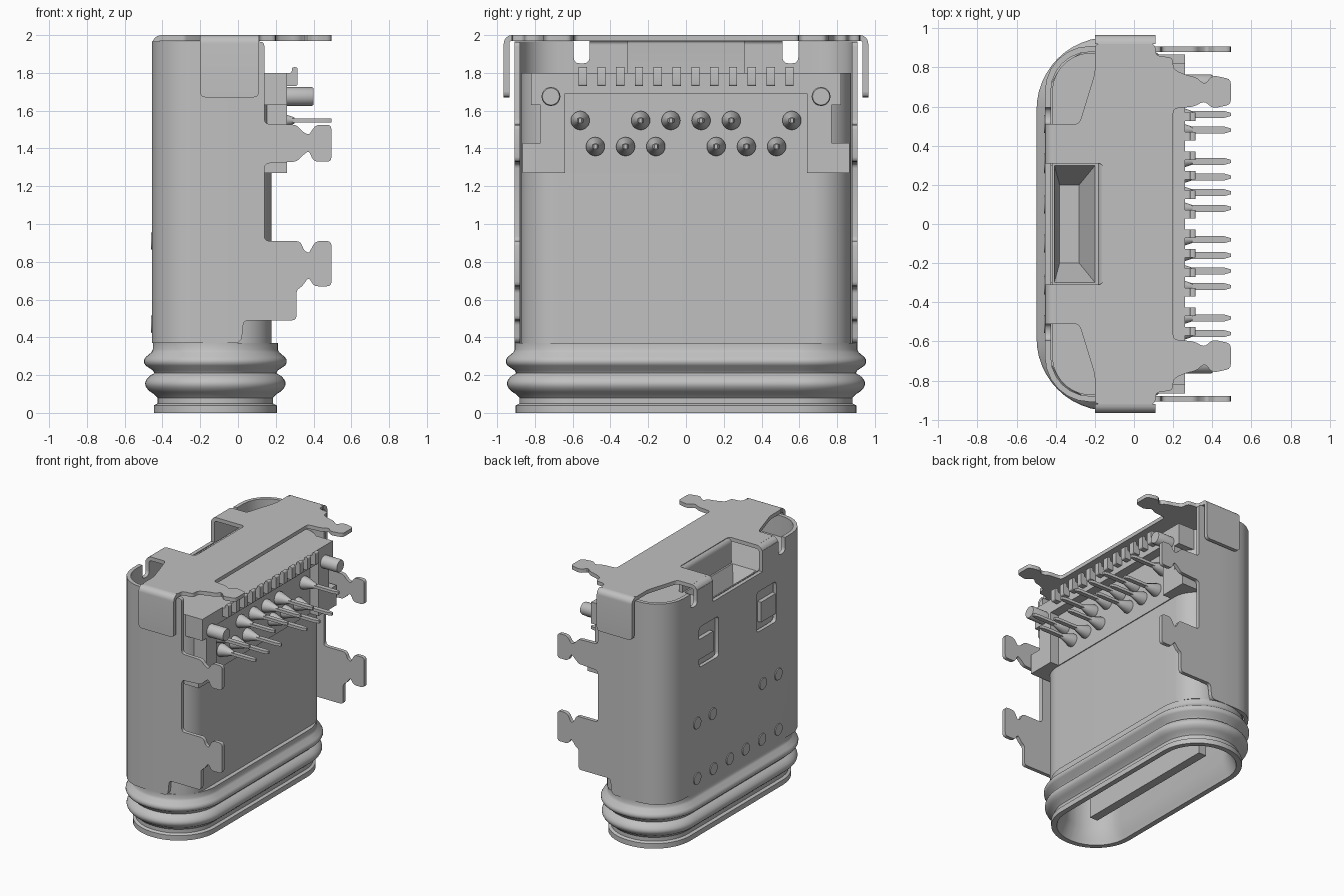
import bpy, bmesh, math
from mathutils import Vector

if "Cube" in bpy.data.objects:
    bpy.data.objects.remove(bpy.data.objects["Cube"], do_unlink=True)

GREY = (0.53, 0.53, 0.53, 1)
grey = bpy.data.materials.new("satin grey")
grey.use_nodes = True
grey.diffuse_color = GREY
grey.node_tree.nodes["Principled BSDF"].inputs["Base Color"].default_value = GREY

CX = -0.12     # centre of the oval body
FLAT = 0.576   # half length of the oval's straight run


def finish(name, bm):
    bmesh.ops.recalc_face_normals(bm, faces=bm.faces)
    mesh = bpy.data.meshes.new(name)
    bm.to_mesh(mesh)
    bm.free()
    mesh.materials.append(grey)
    obj = bpy.data.objects.new(name, mesh)
    bpy.context.collection.objects.link(obj)
    smooth(obj)
    return obj


def select(obj):
    bpy.ops.object.select_all(action="DESELECT")
    obj.select_set(True)
    bpy.context.view_layer.objects.active = obj


def smooth(obj):
    select(obj)
    bpy.ops.object.shade_smooth_by_angle(angle=math.radians(35))


def loft(name, rings):
    """Skin a list of equal closed rings and cap both ends."""
    bm = bmesh.new()
    rows = [[bm.verts.new(p) for p in ring] for ring in rings]
    n = len(rows[0])
    for a, b in zip(rows, rows[1:]):
        for i in range(n):
            j = (i + 1) % n
            bm.faces.new((a[i], a[j], b[j], b[i]))
    bm.faces.new(rows[0])
    bm.faces.new(rows[-1])
    return finish(name, bm)


def rounded(points, r):
    """Round every corner of a 2D outline."""
    out = []
    for i, p in enumerate(points):
        p = Vector(p)
        a, b = Vector(points[i - 1]) - p, Vector(points[(i + 1) % len(points)]) - p
        d = min(r, 0.45 * a.length, 0.45 * b.length)
        s, e = p + a.normalized() * d, p + b.normalized() * d
        for k in range(4):
            t = k / 3
            out.append(s * (1 - t) ** 2 + p * 2 * t * (1 - t) + e * t * t)
    return out


def prism(name, points, axis, lo, hi, r=0):
    """Extrude a 2D outline along one axis."""
    pts = rounded(points, r) if r else points
    place = {"x": lambda p, h: (h, p[0], p[1]),
             "y": lambda p, h: (p[0], h, p[1]),
             "z": lambda p, h: (p[0], p[1], h)}[axis]
    return loft(name, [[place(p, h) for p in pts] for h in (lo, hi)])


def box(name, x, y, z):
    return prism(name, [(x[0], y[0]), (x[1], y[0]), (x[1], y[1]), (x[0], y[1])], "z", *z)


def rod(name, stations, y, z):
    """Turned part along x from (x, radius) stations."""
    turn = [2 * math.pi * i / 20 for i in range(20)]
    return loft(name, [[(x, y + r * math.cos(t), z + r * math.sin(t)) for t in turn]
                       for x, r in stations])


def cut(target, cutters):
    for c in cutters:
        mod = target.modifiers.new("cut", "BOOLEAN")
        mod.operation, mod.solver, mod.object = "DIFFERENCE", "EXACT", c
        select(target)
        bpy.ops.object.modifier_apply(modifier=mod.name)
        bpy.data.objects.remove(c, do_unlink=True)
    smooth(target)


def bend(cx, cy, r, start, end, n=6):
    return [(cx + r * math.cos(math.radians(start + (end - start) * i / n)),
             cy + r * math.sin(math.radians(start + (end - start) * i / n))) for i in range(n + 1)]


def oval(half, z, corner=None):
    """Rounded rectangle ring; a full oval unless a corner radius is given."""
    r = corner or half * 0.98
    dx, dy = half - r, FLAT + half - r
    ring = []
    for i, (sx, sy) in enumerate(((1, 1), (-1, 1), (-1, -1), (1, -1))):
        ring += bend(CX + sx * dx, sy * dy, r, 90 * i, 90 * i + 90, 12)
    return [(x, y, z) for x, y in ring]


def rect(x0, x1, y, z):
    return [(x0, -y, z), (x1, -y, z), (x1, y, z), (x0, y, z)]


# Moulded body: socket wall, rim, double sealing ring and squarer upper block in one skin
profile = [(0.235, 1.2), (0.235, 0.12), (0.275, 0.03), (0.285, 0),
           (0.326, 0), (0.326, 0.04), (0.306, 0.05), (0.306, 0.08), (0.325, 0.1)]
profile += [(0.325 + 0.047 * math.sin(math.pi * i / 10) ** 0.8, 0.1 + 0.011 * i) for i in range(1, 10)]
profile += [(0.323, 0.21), (0.331, 0.225), (0.369, 0.25), (0.378, 0.265), (0.378, 0.28),
            (0.369, 0.295), (0.339, 0.32), (0.331, 0.335), (0.331, 0.37)]
body = loft("moulded_body", [oval(r, z) for r, z in profile] + [oval(0.298, z, 0.2) for z in (0.37, 1.8)])
cut(body, [loft("pocket_cutter", [rect(-0.41, -0.19, 0.31, 1.82), rect(-0.38, -0.28, 0.2, 1.6)])])
box("contact_tongue", (CX - 0.05, CX + 0.02), (-0.62, 0.62), (0.08, 1.21))

# Shell wrap: rear wall with rounded ends
wrap = [(-0.05, 0.909)] + bend(-0.225, 0.679, 0.23, 90, 180) + bend(-0.225, -0.679, 0.23, 180, 270)
wrap += [(-0.05, -0.909), (-0.05, -0.879)]
wrap += bend(-0.225, -0.679, 0.2, 270, 180) + bend(-0.225, 0.679, 0.2, 180, 90) + [(-0.05, 0.879)]
shell = prism("shell_wall", wrap, "z", 0.37, 1.965)
cutters = [box("gap_cutter", (-0.6, -0.3), (-0.31, 0.31), (1.8, 2.1))]
for s in (1, -1):
    slot = [(s * 0.51, 1.85), (s * 0.595, 1.85), (s * 0.595, 2.1), (s * 0.51, 2.1)]
    cutters.append(prism("notch_cutter", slot, "x", -0.6, -0.3, r=0.035))
    window = [(s * 0.24, 1.34), (s * 0.485, 1.34), (s * 0.485, 1.66), (s * 0.24, 1.66)]
    cutters.append(prism("window_cutter", window, "x", -0.6, -0.3, r=0.03))
cut(shell, cutters)

# Top plate, with a wide notch at the rear and two soldering legs
half = [(-0.16, 0.31), (-0.41, 0.31), (-0.41, 0.51), (-0.28, 0.51), (-0.2, 0.77), (-0.2, 0.92),
        (0.11, 0.92), (0.11, 0.86), (0.2, 0.85), (0.2, 0.79), (0.27, 0.76), (0.32, 0.75),
        (0.36, 0.71), (0.4, 0.76), (0.495, 0.74), (0.495, 0.61), (0.4, 0.59), (0.36, 0.63),
        (0.31, 0.6), (0.2, 0.59)]
prism("top_plate", half + [(x, -y) for x, y in reversed(half)], "z", 1.97, 2, r=0.025)

# Tab folded down into the pocket
fold = bend(-0.14, 1.955, 0.045, 90, 180) + [(-0.185, 1.78), (-0.155, 1.78)] + bend(-0.14, 1.955, 0.015, 180, 90)
prism("folded_tab", fold, "y", -0.31, 0.31)

side_outline = [(-0.15, 0.37), (0, 0.37), (0.02, 0.39), (0.03, 0.49), (0.31, 0.49), (0.31, 0.65),
                (0.34, 0.67), (0.375, 0.72), (0.4, 0.67), (0.495, 0.67), (0.495, 0.91), (0.41, 0.91),
                (0.375, 0.845), (0.35, 0.86), (0.33, 0.91), (0.14, 0.91), (0.14, 1.32), (0.31, 1.33),
                (0.34, 1.36), (0.375, 1.39), (0.4, 1.33), (0.495, 1.33), (0.495, 1.525),
                (0.41, 1.525), (0.375, 1.47), (0.34, 1.49), (0.31, 1.525), (0.14, 1.53),
                (0.14, 1.965), (-0.15, 1.965)]

for s, tag in ((1, "back"), (-1, "front")):
    # Side plate with two soldering legs
    lo, hi = sorted((s * 0.878, s * 0.908))
    prism(tag + "_side_plate", side_outline, "y", lo, hi, r=0.025)

    # Flap bent down over the side
    flap = bend(0.92, 1.955, 0.045, 90, 0) + [(0.965, 1.7), (0.935, 1.7)] + bend(0.92, 1.955, 0.015, 0, 90)
    prism(tag + "_flap_bend", [(s * y, z) for y, z in flap], "x", -0.2, 0.11)
    lo, hi = sorted((s * 0.935, s * 0.965))
    prism(tag + "_flap_tip", [(-0.2, 1.67), (0.11, 1.67), (0.11, 1.76), (-0.2, 1.76)], "y", lo, hi, r=0.03)

    # Strip bending from rear wall to top plate
    strip = bend(-0.405, 1.95, 0.05, 180, 90) + [(-0.38, 2), (-0.38, 1.97)] + bend(-0.405, 1.95, 0.02, 90, 180)
    lo, hi = sorted((s * 0.31, s * 0.51))
    prism(tag + "_rear_strip", strip, "y", lo, hi)

    # Spring latch in the rear window
    latch = [(s * 0.3, 1.4), (s * 0.49, 1.4), (s * 0.49, 1.56), (s * 0.3, 1.56)]
    prism(tag + "_latch", latch, "x", -0.45, -0.41)

    # End block and locating post
    block = [(0.64, 1.27), (0.865, 1.27), (0.865, 1.43), (0.77, 1.43), (0.77, 1.63),
             (0.82, 1.63), (0.82, 1.8), (0.64, 1.8)]
    prism(tag + "_end_block", [(s * y, z) for y, z in block], "x", 0, 0.26)
    rod(tag + "_post", [(0.2, 0.05), (0.39, 0.05), (0.4, 0.045)], s * 0.715, 1.675)

    # Weld spots on the rear wall
    for y, z in ((0.1, 0.47), (0.305, 0.47), (0.51, 0.47), (0.315, 0.91), (0.51, 0.91)):
        rod(tag + "_weld_spot", [(-0.461, 0.045), (-0.45, 0.048)], s * y, z)

    # Flat contact pins with flared roots, in two staggered rows
    for y, z in ((0.08, 1.548), (0.24, 1.548), (0.56, 1.548), (0.16, 1.41), (0.32, 1.41), (0.48, 1.41)):
        rod(tag + "_pin_root", [(0.16, 0.05), (0.2, 0.05), (0.3, 0.016)], s * y, z)
        c = s * y
        pin = [(0.22, c - 0.018), (0.46, c - 0.018), (0.495, c - 0.008),
               (0.495, c + 0.008), (0.46, c + 0.018), (0.22, c + 0.018)]
        prism(tag + "_pin", pin, "z", z - 0.011, z + 0.011)

# Pin carrier
box("carrier_bar", (0, 0.26), (-0.64, 0.64), (1.69, 1.8))
box("carrier_panel", (0, 0.185), (-0.64, 0.64), (1.27, 1.69))

# Row of hooked teeth
tooth = [(0.2, 1.73), (0.315, 1.73), (0.315, 1.83), (0.285, 1.83), (0.285, 1.8), (0.2, 1.8)]
for i in range(12):
    y = -0.547 + 0.0995 * i
    prism("tooth", tooth, "y", y - 0.022, y + 0.022, r=0.012)
